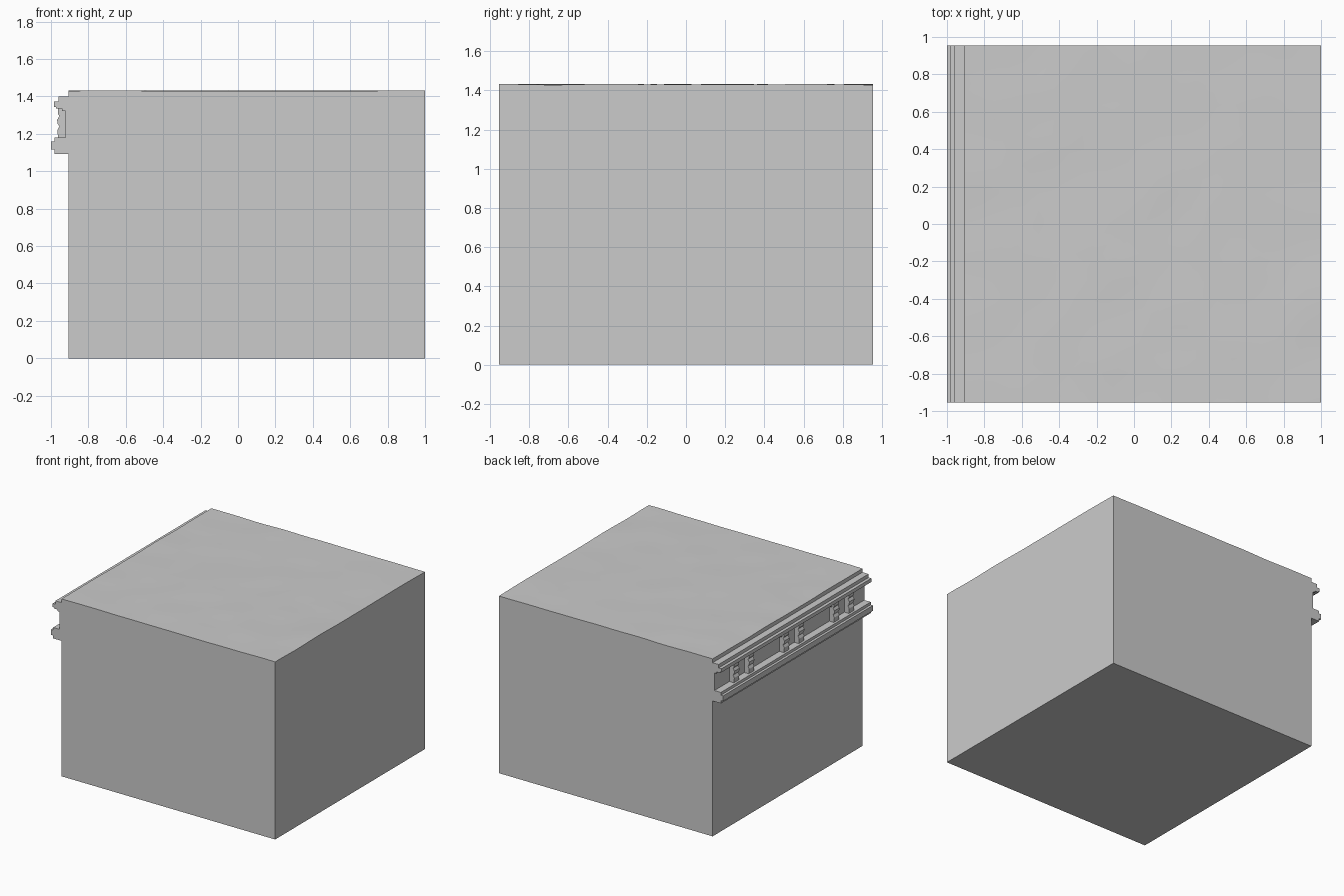
import bpy, bmesh
from mathutils import Vector, noise

if "Cube" in bpy.data.objects:
    bpy.data.objects.remove(bpy.data.objects["Cube"])

X0, X1, YH, TOP = -0.906, 1.0, 0.955, 1.43


def finish(name, bm, smooth=False):
    bmesh.ops.recalc_face_normals(bm, faces=bm.faces[:])
    me = bpy.data.meshes.new(name)
    bm.to_mesh(me)
    bm.free()
    ob = bpy.data.objects.new(name, me)
    bpy.context.collection.objects.link(ob)
    if smooth:
        bpy.context.view_layer.objects.active = ob
        ob.select_set(True)
        bpy.ops.object.shade_smooth_by_angle()
        ob.select_set(False)
    return ob


def extrude_y(name, profile, y0, y1):
    """Close an x-z outline and run it along y."""
    bm = bmesh.new()
    face = bm.faces.new([bm.verts.new((x, y0, z)) for x, z in profile])
    res = bmesh.ops.extrude_face_region(bm, geom=[face])
    verts = [v for v in res["geom"] if isinstance(v, bmesh.types.BMVert)]
    bmesh.ops.translate(bm, verts=verts, vec=(0, y1 - y0, 0))
    return finish(name, bm)


# Building block: gently uneven roof with the walls pulled down from its edge
bm = bmesh.new()
bmesh.ops.create_grid(bm, x_segments=24, y_segments=24, size=1)
for v in bm.verts:
    v.co.x = (X0 + X1) / 2 + v.co.x * (X1 - X0) / 2
    v.co.y *= YH
    v.co.z = TOP + 0.004 * noise.noise(Vector((v.co.x * 4, v.co.y * 4, 3.7)))
rim = [e for e in bm.edges if e.is_boundary]
res = bmesh.ops.extrude_edge_only(bm, edges=rim)
for v in res["geom"]:
    if isinstance(v, bmesh.types.BMVert):
        v.co.z = 0
base = [e for e in bm.edges if e.is_boundary]
bmesh.ops.contextual_create(bm, geom=base)
finish("building_block", bm, smooth=True)

# Cornice: upper moulding, recessed frieze and lower ledge
cornice = [(X0, 1.40), (-0.96, 1.40), (-0.96, 1.372), (-0.985, 1.372),
           (-0.985, 1.343), (-0.972, 1.343), (-0.972, 1.335), (-0.94, 1.335),
           (-0.94, 1.322), (-0.922, 1.322), (-0.922, 1.18), (-0.98, 1.18),
           (-0.98, 1.158), (-1.0, 1.158), (-1.0, 1.115), (-0.982, 1.115),
           (-0.982, 1.092), (X0, 1.092)]
extrude_y("cornice", cornice, -YH, YH)

# Paired scrolled brackets on the frieze
bracket = [(-0.92, 1.335), (-0.962, 1.335), (-0.962, 1.305), (-0.955, 1.295),
           (-0.967, 1.275), (-0.965, 1.255), (-0.955, 1.24), (-0.966, 1.22),
           (-0.962, 1.18), (-0.92, 1.18)]
W = 0.032
centres = sorted(p + s * 0.095 for p in (-0.637, 0, 0.637) for s in (-1, 1))
for i, y in enumerate(centres):
    extrude_y(f"bracket_{i + 1}", bracket, y - W, y + W)

# Shallow arched trim under the moulding, between the pairs
for i in (1, 3):
    a, b, n = centres[i] + W, centres[i + 1] - W, 8
    bm = bmesh.new()
    pts = [(b, 1.336), (a, 1.336)]
    for k in range(n + 1):
        t = k / n
        pts.append((a + (b - a) * t, 1.302 + 0.03 * 4 * t * (1 - t)))
    f = bm.faces.new([bm.verts.new((-0.92, y, z)) for y, z in pts])
    res = bmesh.ops.extrude_face_region(bm, geom=[f])
    for v in res["geom"]:
        if isinstance(v, bmesh.types.BMVert):
            v.co.x = -0.945
    finish(f"arched_trim_{i // 2 + 1}", bm)
